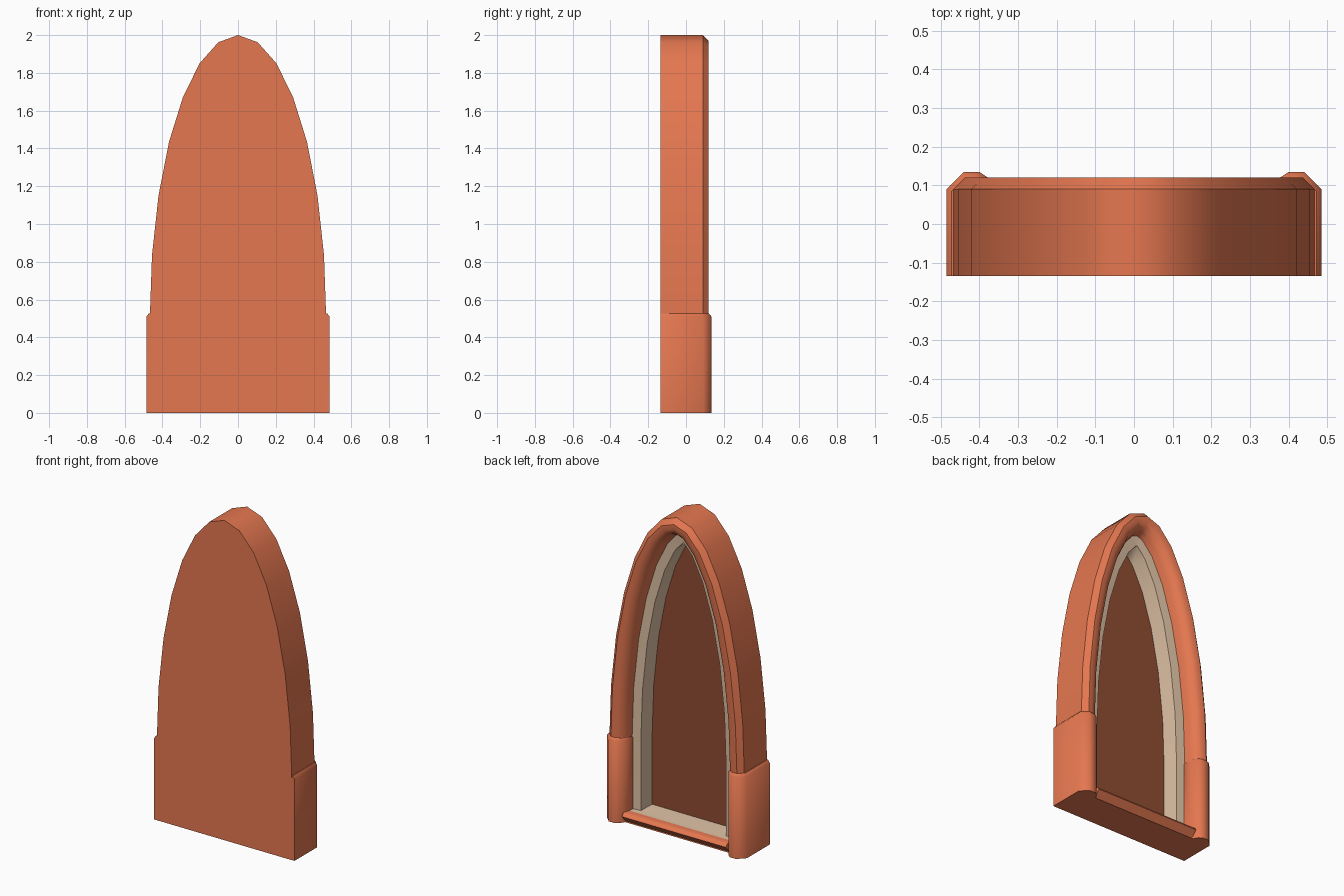
import bpy, bmesh, math
from mathutils import Vector

cube = bpy.data.objects.get("Cube")
if cube:
    bpy.data.objects.remove(cube, do_unlink=True)


def material(name, rgb):
    m = bpy.data.materials.new(name)
    m.use_nodes = True
    m.diffuse_color = (*rgb, 1)
    m.node_tree.nodes["Principled BSDF"].inputs["Base Color"].default_value = (*rgb, 1)
    return m


TERRACOTTA = material("terracotta", (0.78, 0.185, 0.08))
CREAM = material("cream", (0.73, 0.53, 0.37))
BROWN = material("dark_brown", (0.28, 0.072, 0.032))

HALF_W, SPRING, RISE, STEPS = 0.467, 0.5, 1.5, 7
FRONT = -0.135


def half_arch():
    """Right half of the outline, from the foot to the apex."""
    pts = [Vector((HALF_W, 0))]
    for i in range(STEPS + 1):
        a = math.pi / 2 * i / STEPS
        pts.append(Vector((HALF_W * math.cos(a), SPRING + RISE * math.sin(a))))
    pts[-1].x = 0
    return pts


def inset_arch(d):
    """Outline moved inwards by d, with both feet kept on the ground."""
    pts = half_arch()
    ext = pts + [Vector((-pts[-2].x, pts[-2].y))]
    out = [Vector((HALF_W - d, 0))]
    for i in range(1, len(pts)):
        e1 = (ext[i] - ext[i - 1]).normalized()
        e2 = (ext[i + 1] - ext[i]).normalized()
        n1, n2 = Vector((e1.y, -e1.x)), Vector((e2.y, -e2.x))
        mid = (n1 + n2).normalized()
        out.append(pts[i] - mid * (d / mid.dot(n1)))
    # where the two sides meet early, close them in a pointed tip
    for i in range(1, len(out)):
        if out[i].x < 0:
            a, b = out[i - 1], out[i]
            tip = a.lerp(b, a.x / (a.x - b.x))
            out[i:] = [Vector((0, tip.y)) for _ in out[i:]]
            break
    out[-1].x = 0
    return out + [Vector((-p.x, p.y)) for p in reversed(out[:-1])]


def finish(name, bm, mats, angle):
    bmesh.ops.remove_doubles(bm, verts=bm.verts[:], dist=1e-5)
    bmesh.ops.recalc_face_normals(bm, faces=bm.faces[:])
    mesh = bpy.data.meshes.new(name)
    bm.to_mesh(mesh)
    bm.free()
    for m in mats:
        mesh.materials.append(m)
    ob = bpy.data.objects.new(name, mesh)
    bpy.context.collection.objects.link(ob)
    bpy.ops.object.select_all(action='DESELECT')
    ob.select_set(True)
    bpy.context.view_layer.objects.active = ob
    bpy.ops.object.shade_smooth_by_angle(angle=math.radians(angle))


def loft(bm, rings, mat=lambda i, j: 0, cap_mats=(0, 0), open_from=None):
    """Skin a stack of rings and cap both ends; bands from open_from on stay unclosed."""
    loops = [[bm.verts.new(p) for p in ring] for ring in rings]
    n = len(loops[0])
    for i in range(len(loops) - 1):
        is_open = open_from is not None and i >= open_from
        for j in range(n - 1 if is_open else n):
            k = (j + 1) % n
            f = bm.faces.new((loops[i][j], loops[i][k], loops[i + 1][k], loops[i + 1][j]))
            f.material_index = mat(i, j)
    for loop, m in zip((loops[0], loops[-1]), cap_mats):
        bm.faces.new(loop).material_index = m


# Arch: rounded moulding, cream ledge and reveal, recessed panel (inset, depth)
PROFILE = [
    (0, FRONT), (0, 0.09), (0.03, 0.12), (0.06, 0.12), (0.09, 0.102),
    (0.106, 0.07), (0.115, 0.03), (0.172, 0.025), (0.18, -0.075),
]
FIRST_CREAM = 6
bm = bmesh.new()
rings = [[(p.x, y, p.y) for p in inset_arch(d)] for d, y in PROFILE]
loft(bm, rings, lambda i, j: int(i >= FIRST_CREAM), (0, 2), open_from=1)
finish("arch_frame", bm, (TERRACOTTA, CREAM, BROWN), 43)

# Sill: undercut moulding between the feet, with a cream floor behind it
SILL = [(-0.08, 0.002), (0.08, 0.002), (0.12, 0.045), (0.112, 0.058),
        (0.095, 0.065), (0.06, 0.062), (0.03, 0.064), (-0.08, 0.068)]
FLOOR_EDGES = (5, 6)
bm = bmesh.new()
loft(bm, [[(x, y, z) for y, z in SILL] for x in (-0.36, 0.36)],
     lambda i, j: int(j in FLOOR_EDGES))
finish("sill", bm, (TERRACOTTA, CREAM), 43)

# Plinth blocks: chamfered sleeves wrapped around the feet of the arch
SECTION = [(0.485, FRONT), (0.485, 0.09), (0.44, 0.135), (0.40, 0.135),
           (0.378, 0.12), (0.358, 0.09), (0.346, 0.028), (0.38, 0.0),
           (0.45, FRONT + 0.002)]
CENTRE = Vector((0.42, 0.06))


def plinth(name, side):
    def ring(z, shrink):
        out = []
        for x, y in SECTION:
            p = Vector((x, y)).lerp(CENTRE, shrink)
            out.append((side * p.x, y if y < -0.1 else p.y, z))
        return out
    b = bmesh.new()
    loft(b, [ring(0, 0), ring(0.51, 0), ring(0.527, 0.2)])
    finish(name, b, (TERRACOTTA,), 48)


plinth("left_plinth", 1)
plinth("right_plinth", -1)
